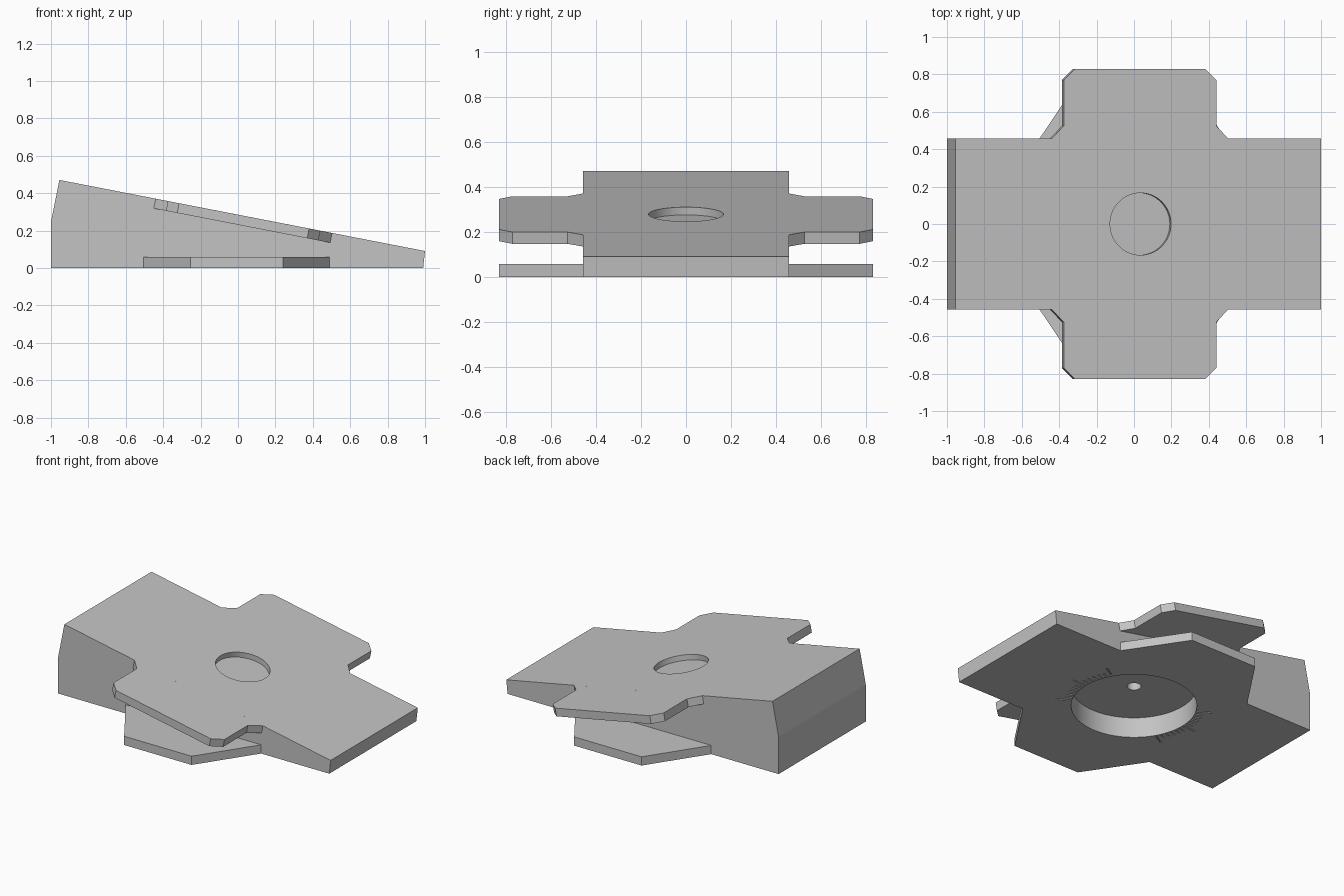
import bpy
import bmesh
from math import atan, radians
from mathutils import Vector, Matrix

if "Cube" in bpy.data.objects:
    bpy.data.objects.remove(bpy.data.objects["Cube"], do_unlink=True)

GREY = (0.55, 0.55, 0.55, 1)
grey = bpy.data.materials.new("plain grey")
grey.use_nodes = True
grey.diffuse_color = GREY
grey.node_tree.nodes["Principled BSDF"].inputs["Base Color"].default_value = GREY

HALF_W = 0.457     # half width of the wedge
REACH = 0.83       # how far wings and tabs extend in y
SLOPE = 0.1944
TILT = atan(SLOPE)
NORMAL = Vector((SLOPE, 0, 1)).normalized()


def top_point(x, y):
    """Point on the sloping top plane."""
    return Vector((x, y, 0.471 - SLOPE * (x + 0.955)))


def make_object(name, bm):
    bmesh.ops.recalc_face_normals(bm, faces=bm.faces)
    mesh = bpy.data.meshes.new(name)
    bm.to_mesh(mesh)
    bm.free()
    mesh.materials.append(grey)
    obj = bpy.data.objects.new(name, mesh)
    bpy.context.collection.objects.link(obj)
    return obj


def prism(name, points, sweep):
    """Extrude a polygon along a vector."""
    bm = bmesh.new()
    face = bm.faces.new([bm.verts.new(p) for p in points])
    out = bmesh.ops.extrude_face_region(bm, geom=[face])
    verts = [v for v in out["geom"] if isinstance(v, bmesh.types.BMVert)]
    bmesh.ops.translate(bm, verts=verts, vec=sweep)
    return make_object(name, bm)


def drum(name, center, radius, half_depth, tilt=0):
    bm = bmesh.new()
    place = Matrix.Translation(center) @ Matrix.Rotation(tilt, 4, "Y")
    bmesh.ops.create_cone(bm, cap_ends=True, segments=96, radius1=radius,
                          radius2=radius, depth=2 * half_depth, matrix=place)
    return make_object(name, bm)


def cut(target, cutter):
    cutter.hide_render = True
    mod = target.modifiers.new("cut", "BOOLEAN")
    mod.operation = "DIFFERENCE"
    mod.solver = "EXACT"
    mod.object = cutter
    bpy.context.view_layer.objects.active = target
    bpy.ops.object.modifier_apply(modifier=mod.name)
    bpy.data.objects.remove(cutter, do_unlink=True)


# Wedge body
side = [(-1, 0), (0.99, 0), (1, 0.091), (-0.955, 0.471), (-1, 0.246)]
wedge = prism("wedge_body", [(x, -HALF_W, z) for x, z in side], (0, 2 * HALF_W, 0))

# Shallow round pocket in the sloping top
cut(wedge, drum("pocket_cutter", top_point(0.035, 0), 0.166, 0.035, TILT))

# Large round socket underneath, with a small pivot hole in its ceiling
cut(wedge, drum("socket_cutter", (0, 0, 0), 0.378, 0.135))
cut(wedge, drum("pivot_cutter", (0, 0, 0.135), 0.042, 0.06))

# Engraved angle scale on both sides of the socket
bm = bmesh.new()
for base in (0, 180):
    for step in range(-30, 31, 5):
        end = 0.48 if step % 30 == 0 else 0.43
        start = 0.385
        bmesh.ops.create_cube(
            bm, size=1,
            matrix=Matrix.Rotation(radians(base + step), 4, "Z")
            @ Matrix.Translation(((start + end) / 2, 0, 0))
            @ Matrix.Diagonal((end - start, 0.008, 0.02, 1)))
cut(wedge, make_object("scale_cutter", bm))

# Upper wings follow the slope, lower tabs lie flat
wing = [(-0.44, HALF_W), (-0.375, 0.525), (-0.375, 0.77), (-0.315, REACH),
        (0.38, REACH), (0.44, 0.77), (0.44, 0.525), (0.503, HALF_W)]
tab = [(-0.505, HALF_W), (-0.255, REACH), (0.24, REACH), (0.49, HALF_W)]
for label, sign in (("front", -1), ("back", 1)):
    prism(label + "_wing", [top_point(x, sign * y) for x, y in wing], NORMAL * -0.053)
    prism(label + "_tab", [(x, sign * y, 0) for x, y in tab], (0, 0, 0.058))

# Smooth round walls, sharp edges elsewhere
bpy.ops.object.select_all(action="DESELECT")
wedge.select_set(True)
bpy.context.view_layer.objects.active = wedge
bpy.ops.object.shade_smooth_by_angle(angle=radians(10))
